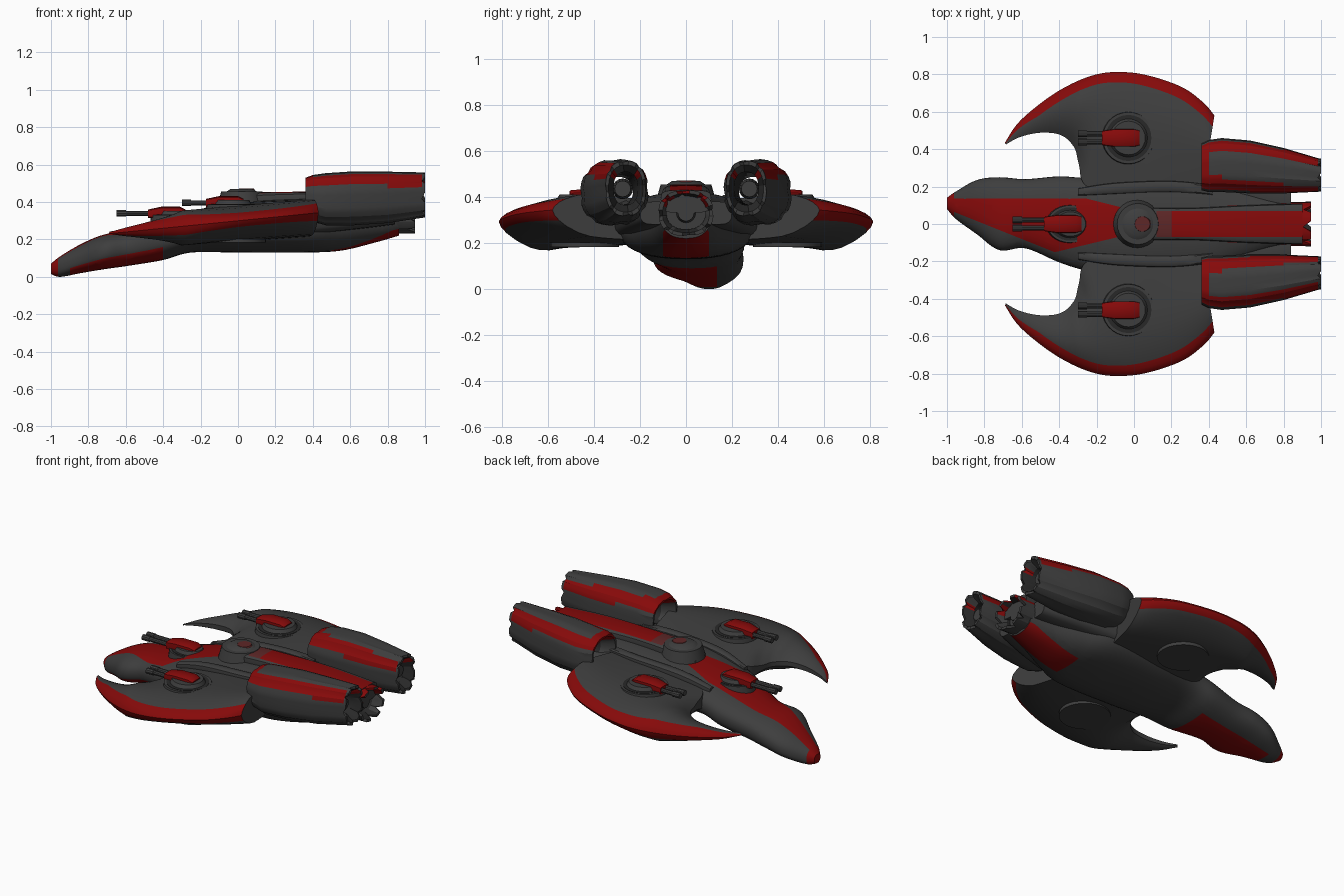
import bpy, bmesh, math
from mathutils import Vector

old = bpy.data.objects.get("Cube")
if old:
    bpy.data.objects.remove(old, do_unlink=True)


def make_mat(name, rgb):
    m = bpy.data.materials.new(name)
    m.use_nodes = True
    m.diffuse_color = (*rgb, 1)
    b = m.node_tree.nodes["Principled BSDF"]
    b.inputs["Base Color"].default_value = (*rgb, 1)
    b.inputs["Roughness"].default_value = 0.7
    return m


GREY, RED, DARK, WORN = range(4)
MATS = [make_mat("hull grey", (0.048, 0.048, 0.048)),
        make_mat("deep red", (0.24, 0.003, 0.003)),
        make_mat("shadow grey", (0.022, 0.022, 0.022)),
        make_mat("worn red", (0.11, 0.02, 0.02))]


def finish(name, bm, rule, angle=35):
    """Turn a bmesh into an object; rule is a material number or a function of a face."""
    bmesh.ops.recalc_face_normals(bm, faces=bm.faces)
    bm.normal_update()
    for f in bm.faces:
        f.material_index = rule(f.calc_center_median(), f.normal) if callable(rule) else rule
    me = bpy.data.meshes.new(name)
    bm.to_mesh(me)
    bm.free()
    for m in MATS:
        me.materials.append(m)
    ob = bpy.data.objects.new(name, me)
    bpy.context.collection.objects.link(ob)
    bpy.ops.object.select_all(action="DESELECT")
    ob.select_set(True)
    bpy.context.view_layer.objects.active = ob
    bpy.ops.object.shade_smooth_by_angle(angle=math.radians(angle))
    return ob


def loft(name, rings, rule=GREY, loop=False, angle=35, cuts=()):
    """Skin closed rings, cap the ends or join last to first, and slice along paint lines."""
    bm = bmesh.new()
    vs = [[bm.verts.new(p) for p in r] for r in rings]
    n = len(vs[0])
    for k in range(len(vs) - (0 if loop else 1)):
        a, b = vs[k], vs[(k + 1) % len(vs)]
        for i in range(n):
            j = (i + 1) % n
            bm.faces.new((a[i], a[j], b[j], b[i]))
    if not loop:
        bm.faces.new(vs[0])
        bm.faces.new(vs[-1])
    for x, y, nx, ny in cuts:
        bmesh.ops.bisect_plane(bm, geom=bm.verts[:] + bm.edges[:] + bm.faces[:],
                               plane_co=(x, y, 0), plane_no=(nx, ny, 0))
    return finish(name, bm, rule, angle)


def spline(pts, steps):
    """Catmull-Rom through tuples of any length."""
    P = [Vector(p) for p in pts]
    P = [P[0]] + P + [P[-1]]
    out = []
    for k in range(1, len(P) - 2):
        a, b, c, d = P[k - 1:k + 3]
        for s in range(steps):
            t = s / steps
            out.append(0.5 * (2 * b + (c - a) * t + (2 * a - 5 * b + 4 * c - d) * t * t
                              + (3 * b - a - 3 * c + d) * t ** 3))
    return out + [P[-2]]


def spow(v, e):
    return math.copysign(abs(v) ** e, v)


def section(x, yc, w, zb, zm, zt, n=40, e=0.85):
    ring = []
    for i in range(n):
        a = 2 * math.pi * i / n
        s = spow(math.sin(a), e)
        ring.append((x, yc + w * spow(math.cos(a), e), zm + s * ((zt - zm) if s > 0 else (zm - zb))))
    return ring


# Main hull with the skewed beak: x, y centre, half width, bottom, middle, top
HULL = [(-1, .11, .03, .015, .045, .07), (-.95, .10, .075, 0, .05, .11),
        (-.84, .09, .145, .02, .09, .175), (-.72, .055, .195, .04, .13, .225),
        (-.58, .055, .185, .06, .16, .25), (-.4, .025, .23, .09, .2, .305),
        (-.25, 0, .25, .13, .24, .35), (0, 0, .29, .13, .27, .40), (.36, 0, .29, .13, .27, .42),
        (.55, 0, .22, .14, .28, .42), (.72, 0, .15, .18, .3, .42), (.86, 0, .11, .22, .32, .42)]
# Paint lines that bound the red nose panel: a point and the outward direction
NOSE_PANEL = [(-.6, .135, 0, 1), (-.25, .135, .25, 1), (-1, .08, -.4, -1),
              (-.42, -.15, .24, -1), (-.06, 0, 1, 0)]
TAIL_LINES = [(.5, 0, 1, 0), (0, .1, 0, 1), (0, -.1, 0, 1)]


def hull_rule(c, n):
    if c.x < -.965:
        return RED
    if n.z > .15:
        if c.x < 0:
            inside = all((c.x - x) * nx + (c.y - y) * ny < 0 for x, y, nx, ny in NOSE_PANEL)
            return RED if inside else GREY
        return RED if c.x > .5 and abs(c.y) < .1 else GREY
    nose = -.9 < c.x < -.4 and c.y < .135 and n.z < -.45
    tail = c.x > .5 and abs(c.y) < .1 and n.z < -.55
    return RED if nose or tail else GREY


loft("hull", [section(*s) for s in spline(HULL, 6)], hull_rule, cuts=NOSE_PANEL + TAIL_LINES)

# Raised spine and round dome on the back
SPINE = [(-.1, 0, .05, .37, .38, .40), (.02, 0, .085, .37, .40, .445),
         (.3, 0, .085, .38, .42, .455), (.6, 0, .10, .38, .42, .45), (.9, 0, .11, .33, .39, .43)]
SPINE_LINES = [(0, .07, 0, 1), (0, -.07, 0, 1), (.12, 0, 1, 0), (.2, 0, 1, 0)]


def spine_rule(c, n):
    if n.z < .4 or abs(c.y) > .07 or c.x < .12:
        return GREY
    return WORN if c.x < .2 else RED


loft("spine", [section(*s, n=16, e=.5) for s in spline(SPINE, 4)], spine_rule, cuts=SPINE_LINES)


def cylinder(name, pos, r, h, r2=None, mat=GREY, along_x=False, sx=1.0, seg=28):
    bm = bmesh.new()
    bmesh.ops.create_cone(bm, cap_ends=True, segments=seg, radius1=r,
                          radius2=r if r2 is None else r2, depth=h)
    for v in bm.verts:
        x, y, z = v.co
        v.co = Vector(pos) + (Vector((z, y, x)) if along_x else Vector((x * sx, y, z)))
    return finish(name, bm, mat)


cylinder("dome_base", (.02, 0, .42), .13, .07, .11)
cylinder("dome_cap", (.02, 0, .46), .09, .02, .06)
cylinder("dome_patch", (.045, 0, .468), .045, .008, .04, WORN)

# Wings: outer x, y then inner x, y then inner half thickness
WING = [(-.69, .435, -.685, .425, .004), (-.62, .54, -.61, .465, .01), (-.5, .645, -.5, .488, .015),
        (-.38, .725, -.39, .475, .015), (-.25, .785, -.32, .41, .015), (-.12, .812, -.295, .32, .02),
        (.05, .80, -.25, .2, .06), (.25, .735, 0, .15, .09), (.37, .65, .22, .15, .09),
        (.43, .58, .36, .15, .09)]


def wing_ring(ox, oy, ix, iy, hin, side):
    o, i = Vector((ox, oy, .30 + .1 * ox)), Vector((ix, iy, .28 + .06 * ix))
    length = (o - i).length
    d = min(.4, .06 / length)
    hmax = min(.10, .28 * length)
    ts = [d * .15, d * .5, d] + [d + (1 - d) * k / 7 for k in range(1, 8)]

    def half(t):
        if t < .45:
            return hmax * math.sin(math.pi / 2 * t / .45) ** .6
        s = (t - .45) / .55
        return hmax + (min(hin, hmax) - hmax) * s * s
    up = [o.lerp(i, t) + Vector((0, 0, .88 * half(t))) for t in ts]
    down = [o.lerp(i, t) - Vector((0, 0, half(t))) for t in reversed(ts)]
    return [(p.x, side * p.y, p.z) for p in [o] + up + down]


def red_rim(ob, top, under):
    """Paint the outermost strips of each lofted wing section."""
    n = 21
    for k, f in enumerate(ob.data.polygons):
        col = k % n
        if len(f.vertices) == 4 and (col < top or col >= n - under):
            f.material_index = RED


# Turrets: turning base, red housing and twin barrels
def turret(name, x, y, z, r, reach, sx=1.0):
    cylinder(name + "_ring", (x, y, z - .01), r, .05, r * .95, GREY, sx=sx)
    cylinder(name + "_seam", (x, y, z + .013), r * .85, .008, r * .85, DARK, sx=sx)
    cylinder(name + "_base", (x, y, z + .018), r * .78, .04, r * .62, GREY, sx=sx)
    loft(name + "_housing",
         [section(x + px, y, w, z, z + .02, z + h, n=12, e=.3)
          for px, w, h in ((-.14, .038, .045), (-.07, .048, .06), (.03, .048, .06), (.06, .04, .045))],
         RED)
    for s in (-1, 1):
        cylinder(name + "_barrel", (x - .1 - reach / 2, y + s * .022, z + .024), .014, reach,
                 mat=GREY, along_x=True, seg=10)
        cylinder(name + "_muzzle", (x - .1 - reach + .025, y + s * .022, z + .024), .018, .05,
                 mat=GREY, along_x=True, seg=10)


turret("front_turret", -.34, 0, .315, .105, .21, 1.25)


# Hollow grooved engine tube with a toothed rear edge
def tube(name, stations, inner, teeth, rule, n=32):
    def ring(x, yc, ry, zc, rz, k=1.0, jag=0.0):
        out = []
        for i in range(n):
            a = 2 * math.pi * (i + .5) / n
            g = k * (.95 if i % 4 == 0 and k == 1 else 1)
            out.append((x - (jag if i % 4 == 0 else 0), yc + ry * g * spow(math.cos(a), .85),
                        zc + rz * g * spow(math.sin(a), .85)))
        return out
    first, last = stations[0], stations[-1]
    rings = [ring(*s, jag=teeth if s is last else 0) for s in stations]
    rings += [ring(*last, k=.85, jag=teeth)]
    rings += [ring(last[0] - .06, *last[1:], k=inner), ring(first[0] + .08, *first[1:], k=inner),
              ring(*first, k=.88)]
    return loft(name, rings, rule, loop=True, angle=25)


for side, label in ((1, "left"), (-1, "right")):
    wing = loft(label + "_wing", [wing_ring(*s, side) for s in spline(WING, 5)])
    red_rim(wing, 3, 2)
    turret(label + "_wing_turret", -.03, side * .46, .372, .145, .17)
    cylinder(label + "_belly_disc", (0, side * .44, .193), .15, .02)

    # Shoulder rail beside the spine
    RAIL = [(-.3, side * .17, .02, .28, .31, .33), (-.1, side * .19, .03, .3, .36, .385),
            (.2, side * .2, .03, .3, .38, .405), (.42, side * .18, .03, .3, .38, .41)]
    loft(label + "_shoulder_rail", [section(*s, n=12, e=.6) for s in spline(RAIL, 4)])

    # Engine pod
    POD = [(.36, .305, .125, .425, .105), (.40, .31, .14, .42, .125), (.47, .315, .145, .415, .14),
           (.62, .305, .142, .42, .145), (.8, .285, .122, .425, .138), (.985, .262, .09, .437, .122),
           (1, .262, .088, .437, .12)]

    def pod_rule(c, n, side=side):
        yc = .315 - .055 * max(0, (c.x - .47) / .53)
        dy, dz = abs(c.y) - yc, c.z - .425
        if math.hypot(dy, dz) < .08:
            return DARK
        a = math.degrees(math.atan2(dz, abs(dy)))
        if c.x < .40 and dz > .05:
            return RED
        return RED if 26 < a < 62 and c.x < .975 else GREY
    tube(label + "_engine", [(x, side * y, ry, z, rz) for x, y, ry, z, rz in POD], .6, .02, pod_rule)
    cylinder(label + "_engine_core", (.72, side * .275, .435), .045, .45, .035, GREY, True, seg=16)

    # Pylon joining the pod to the hull
    PYLON = [(.34, side * .2, .12, .22, .3, .39), (.6, side * .17, .10, .25, .32, .38),
             (.84, side * .13, .07, .28, .34, .38)]
    loft(label + "_pylon", [section(*s, n=16, e=.6) for s in spline(PYLON, 3)])

# Tail nozzle: red petals round a grey frame and dark throat
tube("tail_nozzle", [(.74, 0, .12, .33, .10), (.84, 0, .118, .33, .10), (.945, 0, .12, .33, .10)], .7, .04,
     lambda c, n: DARK if math.hypot(c.y, c.z - .33) < .085 else
     (RED if c.z > .36 and c.x < .94 else GREY))
cylinder("tail_core", (.86, 0, .33), .05, .08, .035, GREY, True, seg=16)
